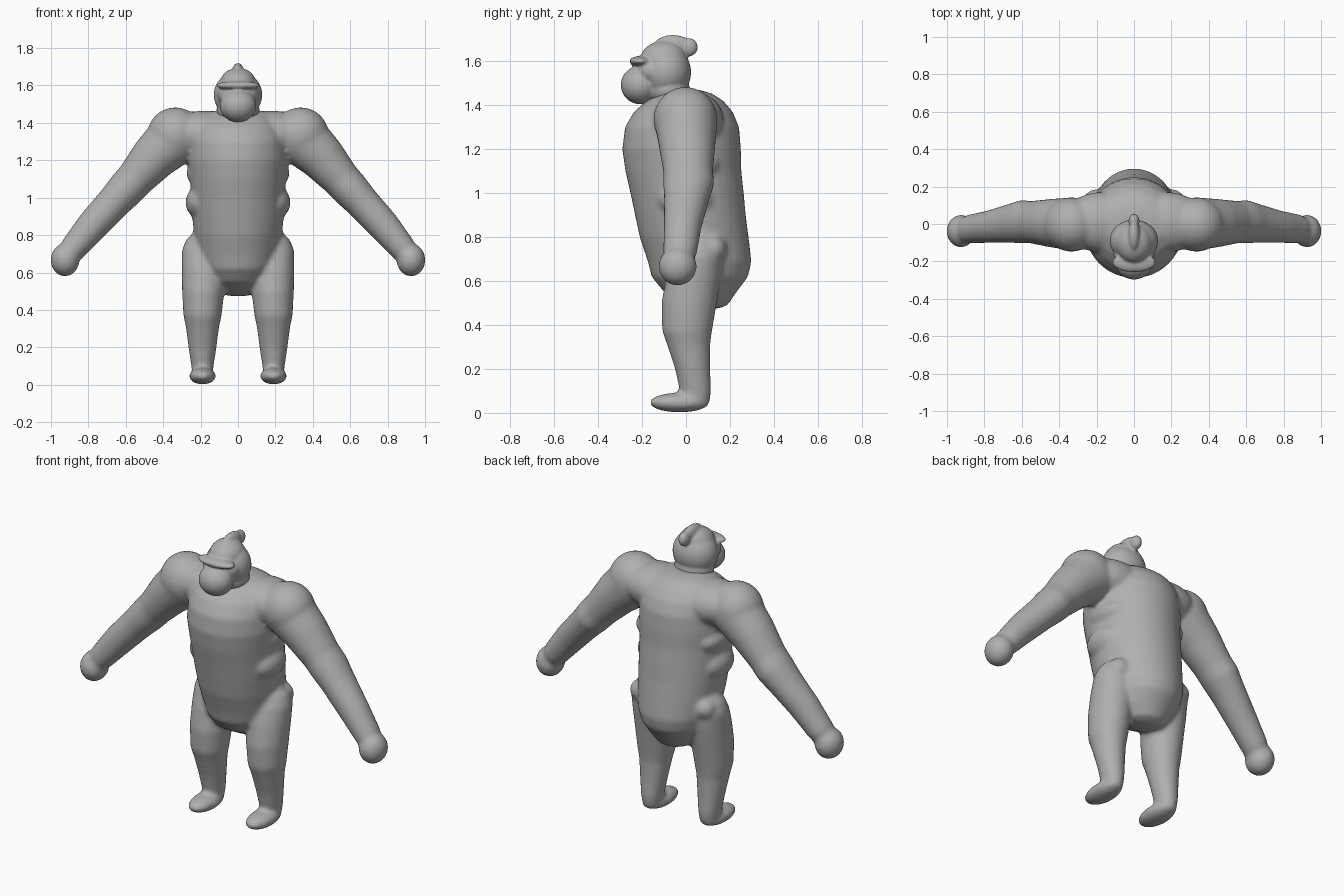
import bpy, bmesh, math
from mathutils import Matrix, Vector

if "Cube" in bpy.data.objects:
    bpy.data.objects.remove(bpy.data.objects["Cube"])

grey = bpy.data.materials.new("plain grey")
grey.use_nodes = True
colour = (0.43, 0.43, 0.43, 1)
grey.diffuse_color = colour
grey.node_tree.nodes["Principled BSDF"].inputs["Base Color"].default_value = colour


def ellipsoid(bm, centre, radii, tilt=0):
    """Ellipsoid, tilted about the x axis in degrees."""
    m = (Matrix.Translation(centre) @ Matrix.Rotation(math.radians(tilt), 4, 'X')
         @ Matrix.Diagonal((*radii, 1)))
    bmesh.ops.create_uvsphere(bm, u_segments=40, v_segments=24, radius=1, matrix=m)


def loft(bm, sections, side=1, n=40):
    """Closed tube through sections of x, y, z, side radius, depth radius."""
    pts = [Vector((side * s[0], s[1], s[2])) for s in sections]
    rings = []
    for i, (p, s) in enumerate(zip(pts, sections)):
        t = pts[min(i + 1, len(pts) - 1)] - pts[max(i - 1, 0)]
        t.y = 0
        depth = Vector((0, 1, 0))
        across = t.normalized().cross(depth)
        rings.append([bm.verts.new(p + across * s[3] * math.cos(a) + depth * s[4] * math.sin(a))
                      for a in (math.tau * k / n for k in range(n))])
    for a, b in zip(rings, rings[1:]):
        for k in range(n):
            j = (k + 1) % n
            bm.faces.new((a[k], a[j], b[j], b[k]))
    bm.faces.new(rings[0])
    bm.faces.new(rings[-1])


def finish(bm, name, voxel, passes):
    """Fuse the overlapping volumes into one smooth skin."""
    bmesh.ops.recalc_face_normals(bm, faces=bm.faces)
    mesh = bpy.data.meshes.new(name)
    bm.to_mesh(mesh)
    bm.free()
    mesh.materials.append(grey)
    mesh.shade_smooth()
    ob = bpy.data.objects.new(name, mesh)
    bpy.context.collection.objects.link(ob)
    fuse = ob.modifiers.new("fuse", 'REMESH')
    fuse.mode = 'VOXEL'
    fuse.voxel_size = voxel
    fuse.use_smooth_shade = True
    soften = ob.modifiers.new("soften", 'SMOOTH')
    soften.factor = 0.5
    soften.iterations = passes


# Barrel torso, leaning back at the hips
body = bmesh.new()
loft(body, [
    (0, .11, .475, .05, .04), (0, .10, .49, .10, .09), (0, .065, .55, .165, .165),
    (0, .063, .62, .20, .22), (0, .062, .69, .22, .236), (0, .037, .8, .235, .248),
    (0, .02, .9, .245, .252), (0, .005, 1.0, .25, .258), (0, -.012, 1.1, .255, .264),
    (0, -.02, 1.2, .265, .27), (0, -.018, 1.3, .26, .26), (0, -.012, 1.37, .24, .225),
    (0, -.005, 1.42, .215, .175), (0, 0, 1.455, .17, .115), (0, 0, 1.47, .09, .06)])

for side in (1, -1):
    # Shoulder and upper chest
    ellipsoid(body, (side * .18, .01, 1.34), (.20, .16, .125))
    ellipsoid(body, (side * .335, -.003, 1.335), (.15, .145, .148))
    # Ribs and flank
    ellipsoid(body, (side * .20, 0, .975), (.08, .13, .09))
    ellipsoid(body, (side * .20, .02, 1.13), (.075, .13, .07))
    # Arm, elbow and forearm
    loft(body, [
        (.33, 0, 1.325, .148, .143), (.45, .005, 1.215, .125, .128),
        (.55, .01, 1.10, .103, .113), (.60, .012, 1.045, .101, .116),
        (.66, .004, .98, .092, .104), (.78, -.015, .85, .085, .086),
        (.88, -.027, .73, .072, .077), (.91, -.03, .69, .06, .06)], side)
    # Fist
    ellipsoid(body, (side * .925, -.038, .667), (.077, .087, .088))
    # Hip
    ellipsoid(body, (side * .20, .12, .745), (.075, .065, .065))
    # Leg
    loft(body, [
        (.19, .045, .035, .05, .06), (.19, .043, .1, .06, .072),
        (.19, .03, .2, .075, .08), (.19, .012, .31, .089, .098),
        (.19, .005, .37, .102, .113), (.186, .014, .5, .113, .126),
        (.183, .035, .62, .118, .125), (.183, .055, .72, .118, .115),
        (.19, .06, .785, .092, .09), (.2, .06, .825, .04, .04)], side)
    # Foot
    ellipsoid(body, (side * .19, -.03, .047), (.072, .137, .045))
finish(body, "body", .012, 8)

# Skull and neck
head = bmesh.new()
ellipsoid(head, (0, -.09, 1.55), (.13, .113, .125))
ellipsoid(head, (0, -.08, 1.47), (.115, .098, .08))
ellipsoid(head, (0, -.105, 1.615), (.095, .105, .078), 10)
# Face and muzzle
ellipsoid(head, (0, -.15, 1.555), (.112, .085, .075))
ellipsoid(head, (0, -.207, 1.492), (.098, .09, .088))
# Brow ridge
ellipsoid(head, (0, -.205, 1.6), (.117, .053, .024))
# Crest
ellipsoid(head, (0, -.06, 1.672), (.032, .085, .048))
ellipsoid(head, (0, .014, 1.664), (.029, .04, .042))
finish(head, "head", .007, 5)
